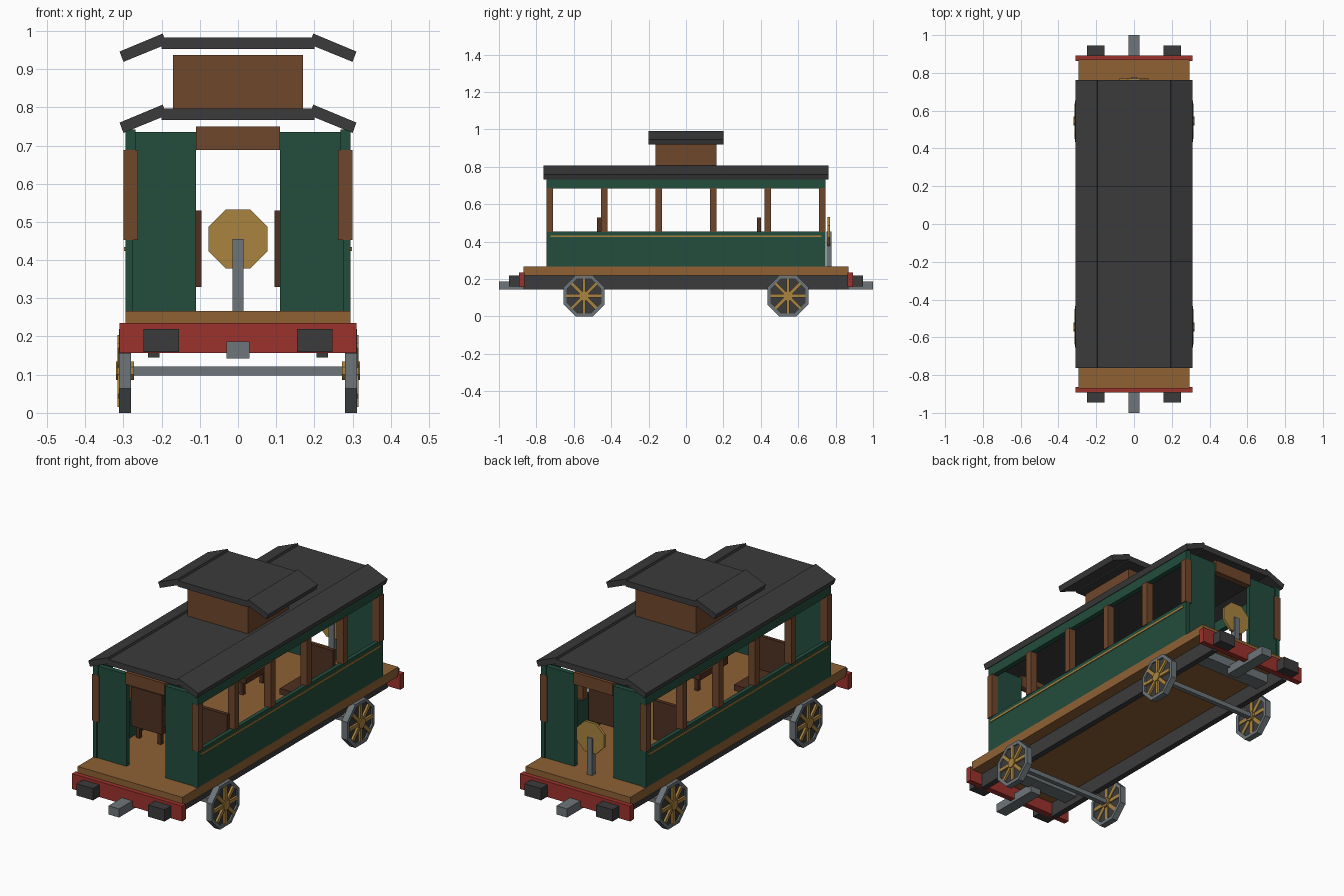
import bpy, bmesh, math
from mathutils import Matrix, Vector

cube = bpy.data.objects.get("Cube")
if cube:
    bpy.data.objects.remove(cube, do_unlink=True)


def material(name, hexcode):
    chan = [int(hexcode[i:i + 2], 16) / 255 for i in (0, 2, 4)]
    col = [((c + 0.055) / 1.055) ** 2.4 for c in chan] + [1]
    m = bpy.data.materials.new(name)
    m.use_nodes = True
    m.diffuse_color = col
    m.node_tree.nodes["Principled BSDF"].inputs["Base Color"].default_value = col
    return m


GREEN = material("coach green", "234d3d")
TAN = material("floor wood", "8e6134")
BROWN = material("frame wood", "70472c")
SEAT = material("dark seat wood", "4e3020")
DARK = material("charcoal", "3b3b3c")
RED = material("beam red", "9c322c")
GOLD = material("brass yellow", "a9843f")
STEEL = material("steel grey", "6d7579")


def finish(name, bm, mat):
    bmesh.ops.recalc_face_normals(bm, faces=bm.faces)
    me = bpy.data.meshes.new(name)
    bm.to_mesh(me)
    bm.free()
    me.materials.append(mat)
    ob = bpy.data.objects.new(name, me)
    bpy.context.collection.objects.link(ob)
    return ob


def add_box(bm, xr, yr, zr, turn=None):
    lo, hi = zip(xr, yr, zr)
    lo, hi = Vector(lo), Vector(hi)
    mat = Matrix.Translation((lo + hi) / 2) @ Matrix.Diagonal((hi - lo).to_4d())
    bmesh.ops.create_cube(bm, size=1, matrix=turn @ mat if turn else mat)


def box(name, mat, xr, yr, zr):
    bm = bmesh.new()
    add_box(bm, xr, yr, zr)
    return finish(name, bm, mat)


def flip(r, s):
    return r if s > 0 else (-r[1], -r[0])


def pair(name, mat, xr, yr, zr):
    for s, side in ((1, "left"), (-1, "right")):
        box(f"{side}_{name}", mat, flip(xr, s), yr, zr)


def ends(name, mat, xr, yr, zr, both_sides=False):
    for s, end in ((1, "rear"), (-1, "front")):
        (pair if both_sides else box)(f"{end}_{name}" if not both_sides else f"{name}_{end}",
                                      mat, xr, flip(yr, s), zr)


def prism(name, mat, pts, axis, lo, hi):
    """Extrude a closed profile along x or y."""
    bm = bmesh.new()
    put = (lambda p: (lo, *p)) if axis == "x" else (lambda p: (p[0], lo, p[1]))
    face = bm.faces.new([bm.verts.new(put(p)) for p in pts])
    new = bmesh.ops.extrude_face_region(bm, geom=[face])["geom"]
    step = Vector((hi - lo, 0, 0) if axis == "x" else (0, hi - lo, 0))
    bmesh.ops.translate(bm, vec=step, verts=[v for v in new if isinstance(v, bmesh.types.BMVert)])
    return finish(name, bm, mat)


def octagon(a, c0, c1):
    r = a / math.cos(math.pi / 8)
    return [(c0 + r * math.cos(math.pi * (i + 0.5) / 4),
             c1 + r * math.sin(math.pi * (i + 0.5) / 4)) for i in range(8)]


# Underframe
box("floor", TAN, (-0.295, 0.295), (-0.87, 0.87), (0.22, 0.267))
pair("frame_rail", DARK, (0.205, 0.235), (-0.87, 0.87), (0.145, 0.22))
ends("cross_member", STEEL, (-0.205, 0.205), (0.68, 0.76), (0.175, 0.22))
ends("buffer_beam", RED, (-0.31, 0.31), (0.863, 0.893), (0.157, 0.235))
ends("buffer", DARK, (0.155, 0.248), (0.89, 0.945), (0.16, 0.22), True)
ends("coupler", STEEL, (-0.03, 0.03), (0.74, 1.0), (0.143, 0.187))

# Wheels and axles
WY, WZ, WR = 0.545, 0.11, 0.11
for ey, end in ((WY, "rear"), (-WY, "front")):
    box(f"{end}_axle", STEEL, (-0.3, 0.3), (ey - 0.012, ey + 0.012), (WZ - 0.012, WZ + 0.012))
    for s, side in ((1, "left"), (-1, "right")):
        tag = f"{end}_{side}_wheel"
        # Octagonal rim ring
        bm = bmesh.new()
        rings = [[bm.verts.new((s * x, *p)) for p in octagon(a, ey, WZ)]
                 for x, a in ((0.28, WR), (0.312, WR), (0.312, WR - 0.017), (0.28, WR - 0.017))]
        for k in range(4):
            a, b = rings[k], rings[(k + 1) % 4]
            for i in range(8):
                j = (i + 1) % 8
                bm.faces.new((a[i], a[j], b[j], b[i]))
        finish(f"{tag}_rim", bm, STEEL)
        prism(f"{tag}_disc", DARK, octagon(WR - 0.015, ey, WZ), "x", s * 0.287, s * 0.304)
        # Four bars make eight spokes
        bm = bmesh.new()
        for k in range(4):
            turn = Matrix.Translation((s * 0.299, ey, WZ)) @ Matrix.Rotation(k * math.pi / 4, 4, "X")
            add_box(bm, (-0.016, 0.016), (-0.094, 0.094), (-0.009, 0.009), turn)
        finish(f"{tag}_spokes", bm, GOLD)
        prism(f"{tag}_hub", GOLD, octagon(0.024, ey, WZ), "x", s * 0.272, s * 0.32)

# Body walls
pair("lower_wall", GREEN, (0.275, 0.295), (-0.745, 0.745), (0.267, 0.455))
pair("window_header", GREEN, (0.268, 0.295), (-0.745, 0.745), (0.685, 0.742))
pair("brass_stripe", GOLD, (0.294, 0.299), (-0.725, 0.725), (0.424, 0.434))
ends("end_wall", GREEN, (0.11, 0.28), (0.715, 0.74), (0.267, 0.735), True)
ends("door_header", BROWN, (-0.11, 0.11), (0.712, 0.747), (0.688, 0.75))
for i in range(6):
    y = -0.728 + i * 0.2912
    pair(f"window_post_{i + 1}", BROWN, (0.262, 0.3), (y - 0.0175, y + 0.0175), (0.452, 0.688))

# Seats
for back, inner, end in ((-0.465, -0.25, "front"), (0.39, 0.2, "rear")):
    pair(f"{end}_seat_back", SEAT, (0.095, 0.27), (back - 0.01, back + 0.01), (0.33, 0.53))
    pair(f"{end}_seat_cushion", SEAT, (0.095, 0.27), (min(back, inner), max(back, inner)), (0.33, 0.36))
    for k, y in enumerate((back * 0.96, inner * 1.08)):
        for x in (0.125, 0.245):
            pair(f"{end}_seat_leg", SEAT, (x - 0.01, x + 0.01), (y - 0.01, y + 0.01), (0.267, 0.33))

# Roofs: flat middle slab with a sloping slab on each side
def roof(name, z, y):
    box(f"{name}_middle", DARK, (-0.2, 0.2), (-y, y), (z, z + 0.03))
    for s, side in ((1, "left"), (-1, "right")):
        pts = [(0.197, 0.04), (0.31, -0.007), (0.3, -0.034), (0.187, 0.012)]
        prism(f"{name}_{side}_slope", DARK, [(s * a, z + b) for a, b in pts], "y", -y, y)


roof("main_roof", 0.767, 0.763)
box("clerestory", BROWN, (-0.17, 0.17), (-0.163, 0.163), (0.793, 0.937))
roof("clerestory_roof", 0.953, 0.2)

# Hand brake on the rear platform
box("brake_post", STEEL, (-0.015, 0.015), (0.75, 0.777), (0.267, 0.455))
prism("brake_wheel", GOLD, octagon(0.077, 0, 0.455), "y", 0.757, 0.771)
